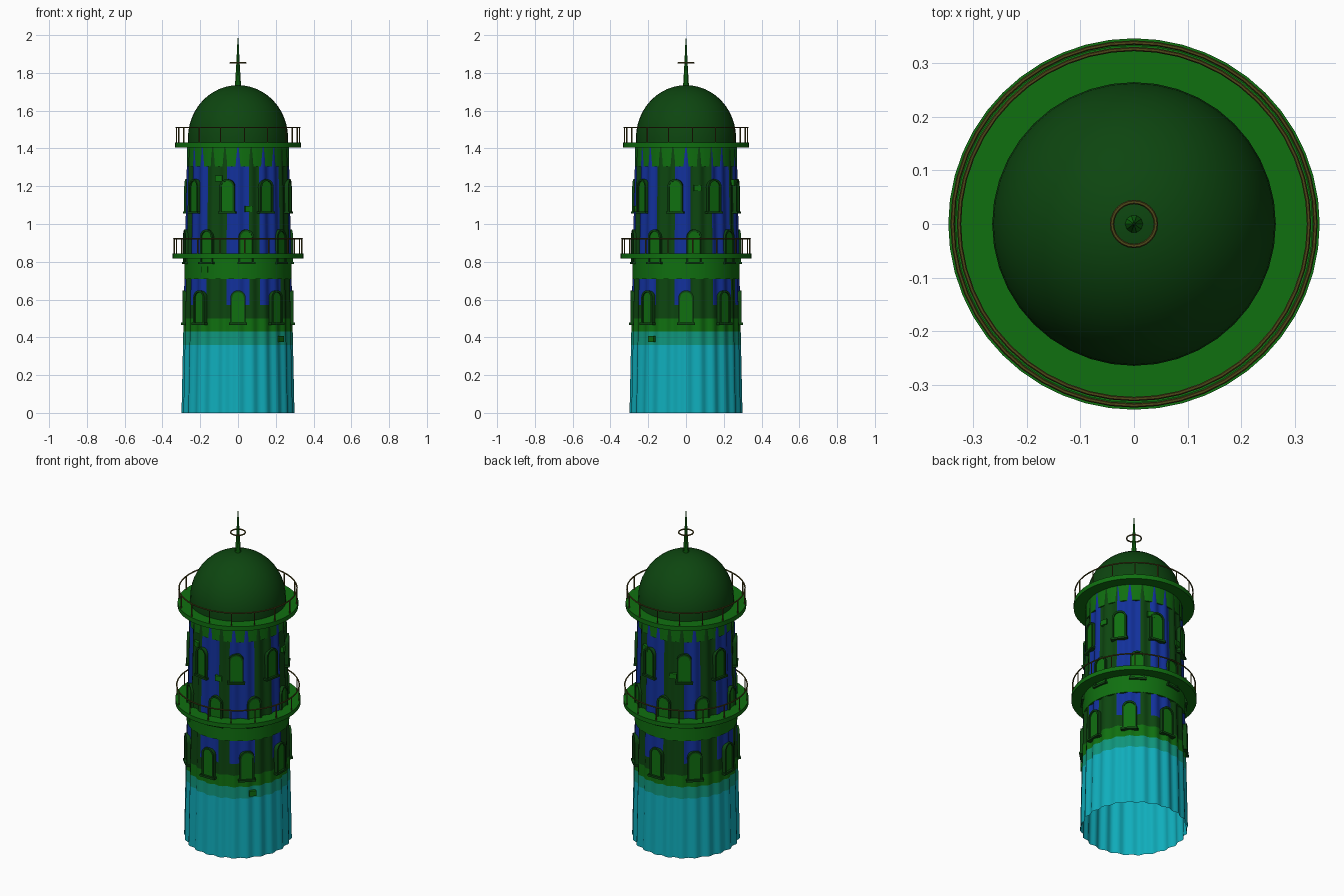
import bpy, bmesh, math
from math import sin, cos, pi, radians
from mathutils import Matrix

if "Cube" in bpy.data.objects:
    bpy.data.objects.remove(bpy.data.objects["Cube"])


def mat(name, c):
    m = bpy.data.materials.new(name)
    m.diffuse_color = (*c, 1)
    m.use_nodes = True
    m.node_tree.nodes["Principled BSDF"].inputs["Base Color"].default_value = m.diffuse_color
    return m


GREEN = mat("green", (0.005, 0.16, 0.005))
DARK = mat("dark_green", (0.004, 0.06, 0.005))
BRONZE = mat("bronze", (0.08, 0.065, 0.01))
CYAN = mat("cyan", (0.005, 0.42, 0.50))
TEAL = mat("teal", (0.005, 0.30, 0.20))
BLUE = mat("blue", (0.006, 0.03, 0.33))


def finish(name, bm, mats, smooth=True):
    bmesh.ops.recalc_face_normals(bm, faces=bm.faces)
    me = bpy.data.meshes.new(name)
    bm.to_mesh(me)
    bm.free()
    ob = bpy.data.objects.new(name, me)
    bpy.context.collection.objects.link(ob)
    for m in mats:
        me.materials.append(m)
    if smooth:
        bpy.ops.object.select_all(action='DESELECT')
        ob.select_set(True)
        bpy.context.view_layer.objects.active = ob
        bpy.ops.object.shade_smooth_by_angle(angle=radians(35))
    return ob


def lathe(name, profile, n, m, closed=False):
    """Revolve (radius, z) points around the z axis."""
    bm = bmesh.new()
    vs = [bm.verts.new((r, 0, z)) for r, z in profile]
    pairs = list(zip(vs, vs[1:])) + ([(vs[-1], vs[0])] if closed else [])
    es = [bm.edges.new(p) for p in pairs]
    bmesh.ops.spin(bm, geom=vs + es, axis=(0, 0, 1), cent=(0, 0, 0),
                   angle=2 * pi, steps=n, use_merge=True)
    bmesh.ops.remove_doubles(bm, verts=bm.verts, dist=1e-5)
    return finish(name, bm, [m])


def wall(z):
    return 0.293 - 0.0215 * z


def box(bm, size, loc, rot):
    bmesh.ops.create_cube(bm, size=1, matrix=rot @ Matrix.Translation(loc)
                          @ Matrix.Diagonal((*size, 1)))


# Fluted, tapering tower wall, open at the bottom
FLUTES, PER = 24, 6
N = FLUTES * PER
levels = [0, 0.2, 0.36, 0.43, 0.5, 0.57, 0.72, 0.9, 1.1, 1.3, 1.41]
bm = bmesh.new()
rings = []
for z in levels:
    ring = []
    for i in range(N):
        a = 2 * pi * i / N
        r = wall(z) + 0.006 * cos(FLUTES * a)
        ring.append(bm.verts.new((r * sin(a), -r * cos(a), z)))
    rings.append(ring)
for k in range(len(levels) - 1):
    for i in range(N):
        j = (i + 1) % N
        f = bm.faces.new((rings[k][i], rings[k][j], rings[k + 1][j], rings[k + 1][i]))
        a = 2 * pi * i / N
        stripe = 2 if sin(8 * a + 2.2) + 0.5 * sin(3 * a) > -0.2 else 3
        f.material_index = (0, 0, 1, 4, 3)[k] if k < 5 else stripe
finish("tower_wall", bm, [CYAN, TEAL, BLUE, DARK, GREEN])

# Balconies: collar, slab, railing
for tag, z0, zc, z1, rc, rs, rr, top in (
        ("lower", 0.71, 0.817, 0.843, 0.284, 0.347, 0.339, 0.922),
        ("upper", 1.305, 1.405, 1.432, 0.268, 0.334, 0.327, 1.511)):
    lathe(tag + "_collar", [(rc - 0.03, z0), (rc, z0), (rc, zc), (rc - 0.03, zc)], 48, GREEN, True)
    lathe(tag + "_slab", [(0.24, zc), (rs, zc), (rs, z1), (0.24, z1)], 48, GREEN, True)
    lathe(tag + "_handrail", [(rr + 0.004 * cos(t * pi / 3), top + 0.004 * sin(t * pi / 3))
                              for t in range(6)], 48, BRONZE, True)
    bm = bmesh.new()
    for i in range(16):
        rot = Matrix.Rotation(2 * pi * (i + 0.27) / 16, 4, 'Z')
        bmesh.ops.create_cone(bm, segments=6, radius1=0.0035, radius2=0.0035, depth=top - z1,
                              matrix=rot @ Matrix.Translation((0, -rr, (top + z1) / 2)))
    finish(tag + "_railing_posts", bm, [BRONZE])

# Dome
lathe("dome", [(0.265, 1.43), (0.265, 1.455)] +
      [(0.265 * cos(t * pi / 24), 1.455 + 0.28 * sin(t * pi / 24)) for t in range(1, 12)] +
      [(0, 1.735)], 40, DARK)

# Spire with its ring
lathe("spire", [(0, 1.71), (0.019, 1.71), (0.015, 1.75), (0.009, 1.85), (0.004, 1.95), (0, 2.0)], 10, GREEN)
lathe("spire_ring", [(0.041 + 0.004 * cos(t * pi / 3), 1.853 + 0.004 * sin(t * pi / 3))
                     for t in range(6)], 24, BRONZE, True)


def arch(hw, z0, z1):
    """Outline of a round-headed opening, from bottom left to bottom right."""
    return [(-hw, z0)] + [(-hw * cos(t * pi / 10), z1 + hw * sin(t * pi / 10))
                          for t in range(11)] + [(hw, z0)]


# Arched windows: three rows of eight
for row, (zb, off) in enumerate(((0.468, 0), (0.79, 9), (1.057, -12)), 1):
    frames, panes = bmesh.new(), bmesh.new()
    R = wall(zb + 0.09)
    for i in range(8):
        rot = Matrix.Rotation(radians(off + 45 * i), 4, 'Z')
        outer, inner = arch(0.041, zb, zb + 0.14), arch(0.031, zb, zb + 0.14)
        cols = []
        for o, n in zip(outer, inner):
            pts = [(o, 0.014), (n, 0.014), (n, -0.015), (o, -0.015)]
            cols.append([frames.verts.new(rot @ Matrix.Translation((0, -R - d, 0)) @
                         Matrix.Translation((p[0], 0, p[1])) @ Matrix.Identity(4).to_translation())
                         for p, d in pts])
        for a, b in zip(cols, cols[1:]):
            for k in range(4):
                frames.faces.new((a[k], a[(k + 1) % 4], b[(k + 1) % 4], b[k]))
        frames.faces.new(cols[0])
        frames.faces.new(cols[-1])
        box(frames, (0.096, 0.035, 0.012), (0, -R - 0.002, zb + 0.004), rot)
        panes.faces.new([panes.verts.new(rot @ Matrix.Translation((x, -R - 0.007, z)).to_translation())
                         for x, z in inner])
    finish(f"window_frames_{row}", frames, [DARK])
    finish(f"window_panes_{row}", panes, [GREEN], False)

# Loose bricks showing on the wall
bm = bmesh.new()
for a, z in ((51, 0.39), (12, 1.08), (-22, 1.24), (-38, 0.76), (51, 0.39),
             (103, 1.19), (160, 1.22), (200, 1.1)):
    box(bm, (0.04, 0.02, 0.032), (0, -wall(z) - 0.002, z), Matrix.Rotation(radians(a), 4, 'Z'))
finish("wall_bricks", bm, [GREEN], False)
